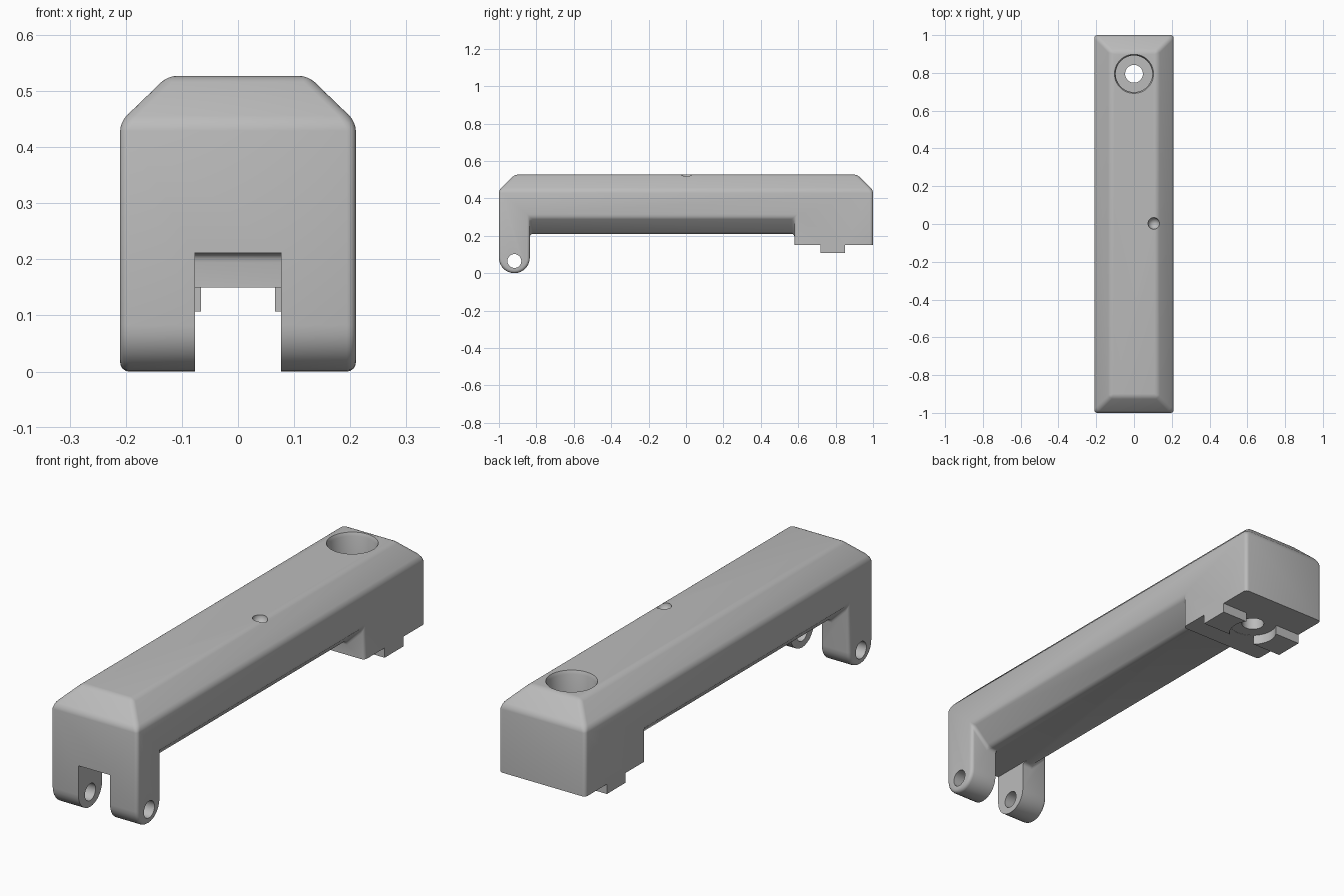
import bpy, bmesh, math
from mathutils import Vector, Matrix

old = bpy.data.objects.get("Cube")
if old:
    bpy.data.objects.remove(old, do_unlink=True)

grey = bpy.data.materials.new("plain grey")
grey.diffuse_color = (0.5, 0.5, 0.5, 1)
grey.use_nodes = True
grey.node_tree.nodes["Principled BSDF"].inputs["Base Color"].default_value = (0.5, 0.5, 0.5, 1)


def make_object(name, bm):
    bmesh.ops.recalc_face_normals(bm, faces=bm.faces)
    mesh = bpy.data.meshes.new(name)
    bm.to_mesh(mesh)
    bm.free()
    mesh.materials.append(grey)
    obj = bpy.data.objects.new(name, mesh)
    bpy.context.collection.objects.link(obj)
    return obj


def prism(name, points, axis, start, end):
    """Extrude a flat outline along x (points are y, z) or y (points are x, z)."""
    bm = bmesh.new()
    place = (lambda a, b: (start, a, b)) if axis == "x" else (lambda a, b: (a, start, b))
    face = bm.faces.new([bm.verts.new(place(*p)) for p in points])
    side = bmesh.ops.extrude_face_region(bm, geom=[face])
    move = Vector((end - start, 0, 0)) if axis == "x" else Vector((0, end - start, 0))
    bmesh.ops.translate(bm, vec=move, verts=[v for v in side["geom"] if isinstance(v, bmesh.types.BMVert)])
    return make_object(name, bm)


def lathe(name, profile, centre, steps=48):
    """Turn a radius, height profile around a vertical line into a closed solid."""
    bm = bmesh.new()
    rings = []
    for r, z in profile:
        turn = [2 * math.pi * i / steps for i in range(steps)]
        rings.append([bm.verts.new((centre[0] + r * math.cos(t), centre[1] + r * math.sin(t), z)) for t in turn])
    for low, high in zip(rings, rings[1:]):
        for i in range(steps):
            j = (i + 1) % steps
            bm.faces.new((low[i], low[j], high[j], high[i]))
    bm.faces.new(rings[0])
    bm.faces.new(rings[-1])
    return make_object(name, bm)


def apply_modifiers(obj):
    graph = bpy.context.evaluated_depsgraph_get()
    mesh = bpy.data.meshes.new_from_object(obj.evaluated_get(graph))
    obj.modifiers.clear()
    obj.data = mesh


def cut(obj, cutter):
    mod = obj.modifiers.new("cut", "BOOLEAN")
    mod.operation = "DIFFERENCE"
    mod.solver = "EXACT"
    mod.object = cutter
    apply_modifiers(obj)
    bpy.data.objects.remove(cutter, do_unlink=True)


# Solid block with a chamfered top
bm = bmesh.new()
rings = []
for hx, hy, z in ((0.21, 1, 0), (0.21, 1, 0.445), (0.125, 0.915, 0.527)):
    rings.append([bm.verts.new((sx * hx, sy * hy, z)) for sx, sy in ((-1, -1), (1, -1), (1, 1), (-1, 1))])
for low, high in zip(rings, rings[1:]):
    for i in range(4):
        j = (i + 1) % 4
        bm.faces.new((low[i], low[j], high[j], high[i]))
bm.faces.new(rings[0])
bm.faces.new(rings[-1])
body = make_object("handle_body", bm)

# Hollow underside with slanted lower sides between the legs and the foot
cut(body, prism("underside_cutter", [(-0.3, -0.1), (0.3, -0.1), (0.3, 0.39), (0.12, 0.21),
                                     (-0.12, 0.21), (-0.3, 0.39)], "y", -0.835, 0.58))

# Rounded leg ends
leg_y, leg_r = -0.9175, 0.0825
arc = [(leg_y - leg_r * math.cos(math.pi * i / 14), leg_r - leg_r * math.sin(math.pi * i / 14)) for i in range(15)]
cut(body, prism("leg_end_cutter", [(-1.1, leg_r)] + arc + [(-0.7, leg_r), (-0.7, -0.1), (-1.1, -0.1)],
                "x", -0.4, 0.4))

# Soft edges on the outer shape
bevel = body.modifiers.new("soft edges", "BEVEL")
bevel.width = 0.016
bevel.segments = 4
bevel.limit_method = "ANGLE"
bevel.angle_limit = math.radians(30)
apply_modifiers(body)

# Slot between the two legs
cut(body, prism("slot_cutter", [(-0.077, -0.1), (0.077, -0.1), (0.077, 0.212), (-0.077, 0.212)],
                "y", -1.1, -0.81))

# Flat foot with two locating tabs
cut(body, prism("foot_cutter", [(0.5, -0.1), (0.5, 0.15), (0.72, 0.15), (0.72, 0.107), (0.85, 0.107),
                                (0.85, 0.15), (1.1, 0.15), (1.1, -0.1)], "x", -0.4, 0.4))

# Bolt hole with a deep recess on top and clearance between the tabs
cut(body, lathe("bolt_cutter", [(0.1, -0.1), (0.1, 0.151), (0.047, 0.151), (0.047, 0.3), (0.097, 0.3),
                                (0.097, 0.512), (0.104, 0.528), (0.104, 0.6)], (0, 0.795)))

# Pivot hole through both legs
pin = [(leg_y + 0.037 * math.cos(math.pi * i / 16), 0.065 + 0.037 * math.sin(math.pi * i / 16)) for i in range(32)]
cut(body, prism("pivot_cutter", pin, "x", -0.4, 0.4))

# Small round dimple on top
bm = bmesh.new()
bmesh.ops.create_uvsphere(bm, u_segments=24, v_segments=16, radius=0.031,
                          matrix=Matrix.Translation((0.105, 0.003, 0.526)))
cut(body, make_object("dimple_cutter", bm))

# Smooth shading with sharp edges kept
bpy.ops.object.select_all(action="DESELECT")
body.select_set(True)
bpy.context.view_layer.objects.active = body
bpy.ops.object.shade_smooth_by_angle(angle=math.radians(32))
